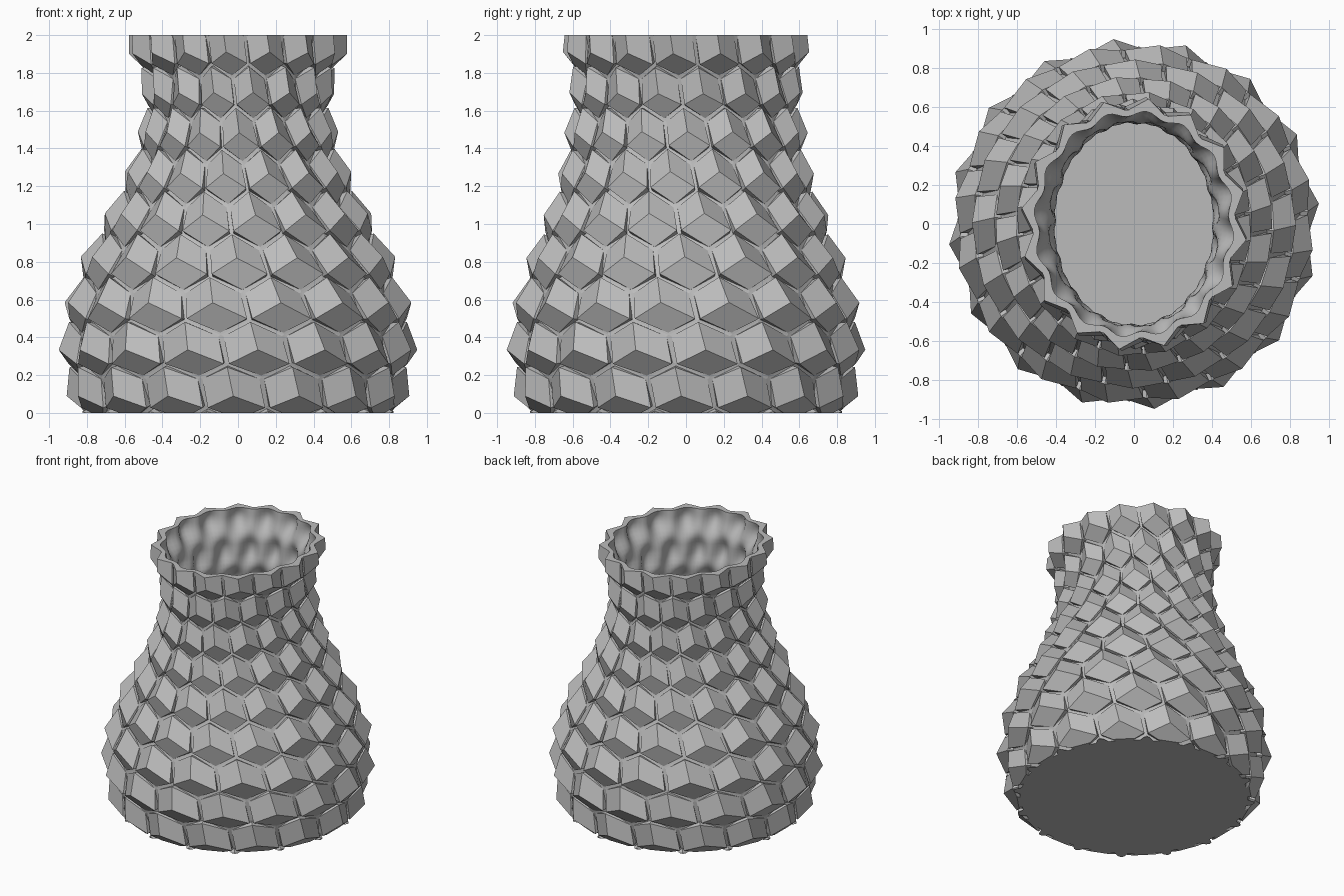
import bpy, bmesh, math
from mathutils import Vector

cube = bpy.data.objects.get("Cube")
if cube:
    bpy.data.objects.remove(cube, do_unlink=True)

CELLS, PITCH, Z0 = 16, 0.227, 0.11      # cells per ring, ring spacing, first ring height
TWIST, PHASE = -0.15, -0.07             # spiral drift per ring, in cells
RAISE, INSET, WALL = 0.085, 0.92, 0.035
HEIGHT, FLOOR = 2.0, 0.05

# Half-widths across x and y for rings -1 to 9: round foot, oval neck
RX = [.755, .825, .87, .845, .755, .635, .525, .447, .43, .50, .565]
RY = [.755, .83, .87, .845, .765, .68, .60, .56, .54, .572, .62]


def half_width(table, v):
    i = max(0, min(len(table) - 2, math.floor(v + 1)))
    return table[i] + (table[i + 1] - table[i]) * (v + 1 - i)


def base_point(p, v):
    a = (p + PHASE + TWIST * v) * math.tau / CELLS
    return Vector((half_width(RX, v) * math.cos(a),
                   half_width(RY, v) * math.sin(a), Z0 + PITCH * v))


def surface(p, v, h=0.0):
    """Point on the body, pushed out along its normal by h."""
    d = 0.3
    along = base_point(p + d, v) - base_point(p - d, v)
    up = base_point(p, v + d) - base_point(p, v - d)
    return base_point(p, v) + along.cross(up).normalized() * h


# Hexagon corners from the top, anticlockwise; every other one is raised
CORNERS = [(0, 2/3), (-.5, 1/3), (-.5, -1/3), (0, -2/3), (.5, -1/3), (.5, 1/3)]


def add_cell(bm, p, v):
    def ring(scale, raise_by):
        return [bm.verts.new(surface(p + x * scale, v + y * scale,
                                     raise_by if i % 2 == 0 else 0))
                for i, (x, y) in enumerate(CORNERS)]
    frame, foot, top = ring(1, 0), ring(INSET, 0), ring(INSET, RAISE / 2)
    apex = bm.verts.new(surface(p, v, RAISE))
    for i in range(6):
        j = (i + 1) % 6
        bm.faces.new((frame[i], frame[j], foot[j], foot[i]))
        bm.faces.new((foot[i], foot[j], top[j], top[i]))
    for i in (0, 2, 4):
        bm.faces.new((apex, top[i], top[i + 1], top[(i + 2) % 6]))


def fill_level(bm, z):
    """Cap the open loops lying at one height."""
    edges = [e for e in bm.edges if e.is_boundary
             and all(abs(w.co.z - z) < 1e-4 for w in e.verts)]
    bmesh.ops.triangle_fill(bm, edges=edges, use_beauty=True, normal=(0, 0, 1))


def add_lining(bm, segs=128, rows=72):
    """Smooth inner wall with a dimple behind each cell."""
    rings = []
    for r in range(rows + 1):
        z = FLOOR + (HEIGHT - FLOOR) * r / rows
        v = (z - Z0) / PITCH
        ring = []
        for s in range(segs):
            p = s * CELLS / segs
            waves = sum(math.cos(math.tau * t) for t in (p - v / 2, p + v / 2, v))
            dimple = RAISE * 0.75 * (waves + 1.5) / 4.5
            co = base_point(p, v)
            out = Vector((co.x, co.y, 0)).normalized()
            ring.append(bm.verts.new(co + out * (dimple - WALL)))
        rings.append(ring)
    for low, high in zip(rings, rings[1:]):
        for s in range(segs):
            t = (s + 1) % segs
            bm.faces.new((low[s], high[s], high[t], low[t])).smooth = True
    bm.faces.new(rings[0])


# Faceted outer shell, trimmed flat at foot and rim
bm = bmesh.new()
for k in range(-1, 10):
    for n in range(CELLS):
        add_cell(bm, n + k / 2, k)
bmesh.ops.remove_doubles(bm, verts=bm.verts[:], dist=1e-4)
for z, side in ((HEIGHT, 1), (0, -1)):
    bmesh.ops.bisect_plane(bm, geom=bm.verts[:] + bm.edges[:] + bm.faces[:],
                           plane_co=(0, 0, z), plane_no=(0, 0, side),
                           clear_outer=True)

# Flat underside, inner lining, and rim joining the two walls
fill_level(bm, 0)
add_lining(bm)
fill_level(bm, HEIGHT)
bmesh.ops.recalc_face_normals(bm, faces=bm.faces[:])

mesh = bpy.data.meshes.new("vase")
bm.to_mesh(mesh)
bm.free()
vase = bpy.data.objects.new("vase", mesh)
bpy.context.collection.objects.link(vase)

# Plain grey finish
grey = bpy.data.materials.new("plain_grey")
grey.use_nodes = True
colour = (0.5, 0.5, 0.5, 1)
grey.diffuse_color = colour
grey.node_tree.nodes["Principled BSDF"].inputs["Base Color"].default_value = colour
mesh.materials.append(grey)
